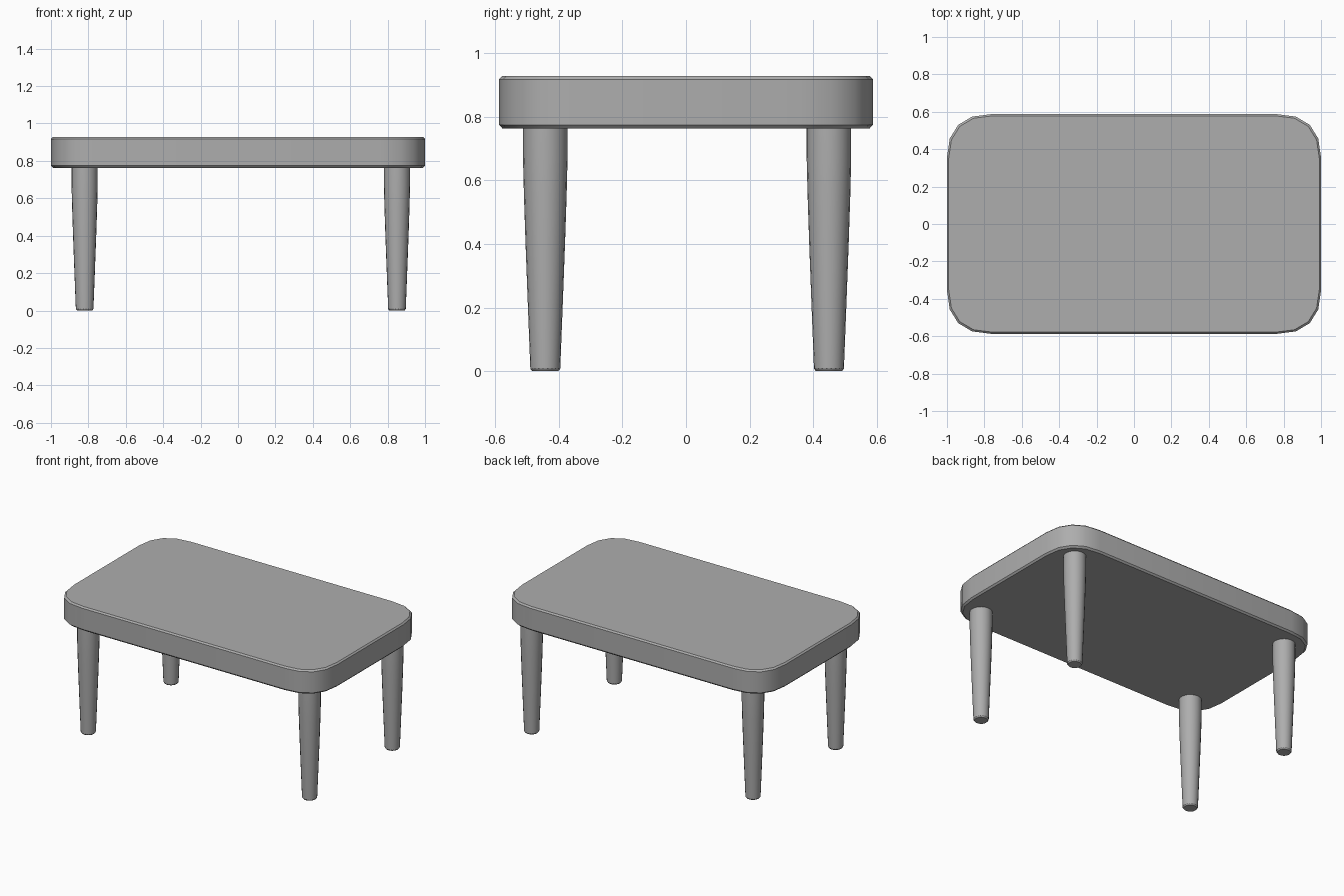
import bpy, bmesh, math

if "Cube" in bpy.data.objects:
    bpy.data.objects.remove(bpy.data.objects["Cube"])

grey = bpy.data.materials.new("mid_grey")
grey.diffuse_color = (0.42, 0.42, 0.42, 1)
grey.use_nodes = True
grey.node_tree.nodes["Principled BSDF"].inputs["Base Color"].default_value = grey.diffuse_color


def loft(name, rings):
    """Join equal-length rings of points into a closed, capped solid."""
    bm = bmesh.new()
    loops = [[bm.verts.new(p) for p in ring] for ring in rings]
    n = len(loops[0])
    for a, b in zip(loops, loops[1:]):
        for i in range(n):
            j = (i + 1) % n
            bm.faces.new((a[i], a[j], b[j], b[i]))
    bm.faces.new(loops[0][::-1])
    bm.faces.new(loops[-1])
    bmesh.ops.recalc_face_normals(bm, faces=bm.faces)
    mesh = bpy.data.meshes.new(name)
    bm.to_mesh(mesh)
    bm.free()
    mesh.materials.append(grey)
    obj = bpy.data.objects.new(name, mesh)
    bpy.context.collection.objects.link(obj)
    bpy.ops.object.select_all(action='DESELECT')
    obj.select_set(True)
    bpy.context.view_layer.objects.active = obj
    bpy.ops.object.shade_smooth_by_angle(angle=math.radians(30))
    return obj


# Tabletop: rounded rectangle with chamfered rims
corner = [(1.0, 0.355), (0.985, 0.457), (0.94, 0.53), (0.866, 0.574), (0.765, 0.587)]
mirrored = corner[::-1]
outline = (corner + [(-x, y) for x, y in mirrored]
           + [(-x, -y) for x, y in corner] + [(x, -y) for x, y in mirrored])


def top_ring(inset, z):
    return [(x * (1 - inset), y * (1 - inset / 0.587), z) for x, y in outline]


loft("tabletop", [top_ring(i, z) for i, z in
                  [(0.01, 0.763), (0, 0.774), (0, 0.917), (0.009, 0.927)]])

# Tapered round legs with a chamfered foot
leg_profile = [(0.041, 0.0), (0.047, 0.008), (0.0545, 0.2),
               (0.062, 0.4), (0.067, 0.55), (0.07, 0.67), (0.07, 0.775)]
SIDES = 20
for side, x in (("left", -0.82), ("right", 0.85)):
    for end, y in (("front", -0.442), ("back", 0.449)):
        rings = [[(x + r * math.cos(math.tau * k / SIDES),
                   y + r * math.sin(math.tau * k / SIDES), z)
                  for k in range(SIDES)] for r, z in leg_profile]
        loft(f"{end}_{side}_leg", rings)
